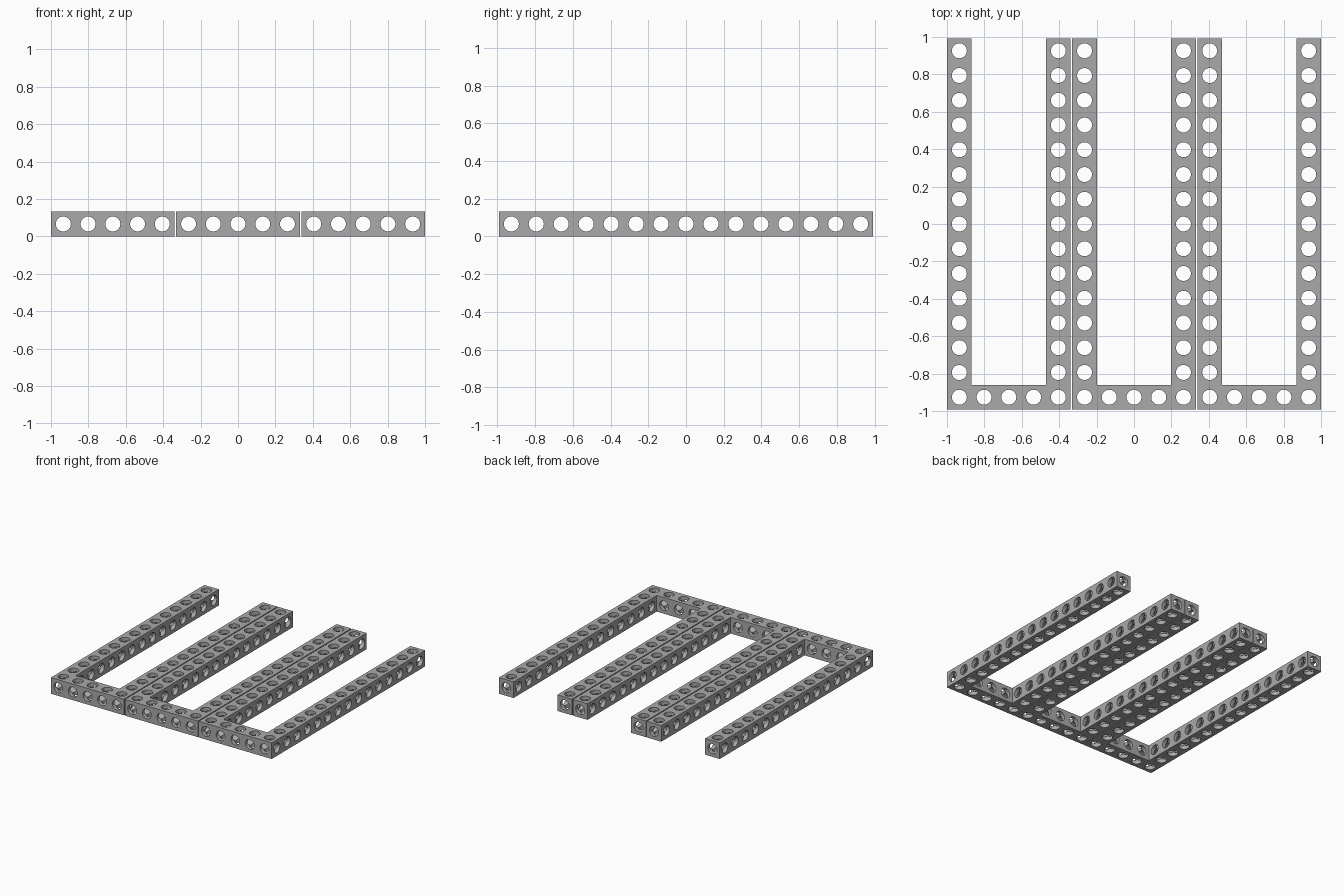
import bpy, bmesh, math
from mathutils import Vector

if "Cube" in bpy.data.objects:
    bpy.data.objects.remove(bpy.data.objects["Cube"])

PITCH = 2 / 15.118        # one drilled cell of the square beam
HALF = PITCH / 2
BORE = 0.04               # hole radius
SEG = 32                  # sides per hole (multiple of 8 so crossing bores meet)
COLS, ROWS = 5, 15
SPACING = 1 - COLS * HALF  # distance between neighbouring frames

grey = bpy.data.materials.new("steel grey")
grey.diffuse_color = (0.40, 0.40, 0.40, 1)
grey.use_nodes = True
grey.node_tree.nodes["Principled BSDF"].inputs["Base Color"].default_value = grey.diffuse_color


def drilled_side(bm, centre, axis, sign, open_side):
    """One side of a cell: a plate with a round hole, and the bore wall running
    in until it meets the two bores that cross it."""
    w, u, v = Vector(), Vector(), Vector()
    w[axis], u[(axis + 1) % 3], v[(axis + 2) % 3] = sign, 1, 1
    if sign < 0:
        u, v = v, u
    outer, rim, inner = [], [], []
    for i in range(SEG):
        t = 2 * math.pi * i / SEG
        d = u * math.cos(t) + v * math.sin(t)
        m = max(abs(math.cos(t)), abs(math.sin(t)))
        rim.append(bm.verts.new(centre + w * HALF + d * BORE))
        inner.append(bm.verts.new(centre + w * BORE * m + d * BORE))
        if open_side:
            outer.append(bm.verts.new(centre + w * HALF + d * HALF / m))
    for i in range(SEG):
        j = (i + 1) % SEG
        bm.faces.new((inner[i], rim[i], rim[j], inner[j]))
        if open_side:
            bm.faces.new((rim[i], outer[i], outer[j], rim[j]))


# U-shaped layout of cells: a front crossbar and two long arms
cells = {(c, 0) for c in range(COLS)}
cells |= {(c, r) for c in (0, COLS - 1) for r in range(ROWS)}

bm = bmesh.new()
for c, r in sorted(cells):
    centre = Vector(((c - (COLS - 1) / 2) * PITCH, (r - (ROWS - 1) / 2) * PITCH, HALF))
    for axis in range(3):
        for sign in (-1, 1):
            neighbour = (c + sign * (axis == 0), r + sign * (axis == 1))
            drilled_side(bm, centre, axis, sign, axis == 2 or neighbour not in cells)
bmesh.ops.remove_doubles(bm, verts=bm.verts, dist=1e-5)
mesh = bpy.data.meshes.new("u_frame")
bm.to_mesh(mesh)
bm.free()
mesh.materials.append(grey)

# Three identical frames side by side
for name, k in (("left_frame", -1), ("middle_frame", 0), ("right_frame", 1)):
    frame = bpy.data.objects.new(name, mesh.copy())
    frame.location.x = k * SPACING
    bpy.context.collection.objects.link(frame)
    bpy.ops.object.select_all(action='DESELECT')
    frame.select_set(True)
    bpy.context.view_layer.objects.active = frame
    bpy.ops.object.shade_smooth_by_angle(angle=math.radians(30))
